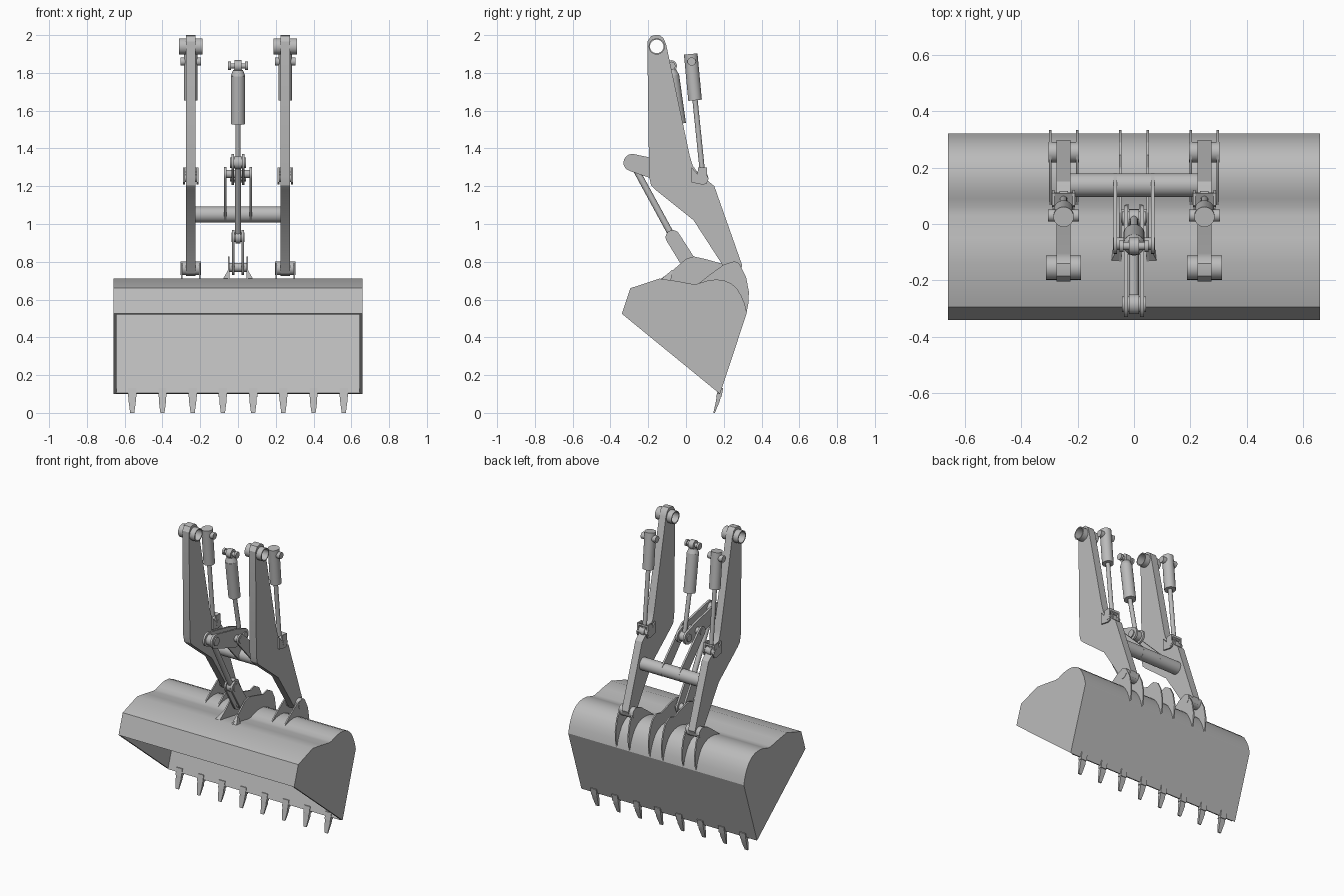
import bpy, bmesh, math
from mathutils import Vector

if "Cube" in bpy.data.objects:
    bpy.data.objects.remove(bpy.data.objects["Cube"])

grey = bpy.data.materials.new("plain_grey")
grey.use_nodes = True
grey.diffuse_color = (0.5, 0.5, 0.5, 1)
grey.node_tree.nodes["Principled BSDF"].inputs["Base Color"].default_value = (0.5, 0.5, 0.5, 1)
parts = []


def finish(name, bm):
    bmesh.ops.recalc_face_normals(bm, faces=bm.faces)
    mesh = bpy.data.meshes.new(name)
    bm.to_mesh(mesh)
    bm.free()
    mesh.materials.append(grey)
    obj = bpy.data.objects.new(name, mesh)
    bpy.context.collection.objects.link(obj)
    parts.append(obj)
    return obj


def circle(c, r, n=20, start=0.0, sweep=math.tau):
    return [(c[0] + r * math.cos(start + sweep * i / n),
             c[1] + r * math.sin(start + sweep * i / n)) for i in range(n)]


def plate(name, outline, x, width, hole=None):
    """Side profile (y, z), with an optional hole, given a thickness along x."""
    bm = bmesh.new()
    edges = []
    for loop in [outline] + ([hole] if hole else []):
        vs = [bm.verts.new((x - width / 2, y, z)) for y, z in loop]
        edges += [bm.edges.new((v, vs[i - 1])) for i, v in enumerate(vs)]
    bmesh.ops.triangle_fill(bm, edges=edges, use_beauty=True, use_dissolve=False)
    ext = bmesh.ops.extrude_face_region(bm, geom=bm.faces[:])
    moved = [g for g in ext["geom"] if isinstance(g, bmesh.types.BMVert)]
    bmesh.ops.translate(bm, verts=moved, vec=(width, 0, 0))
    return finish(name, bm)


def link(a, b, ra, rb):
    """Outline of a round-ended bar from a to b."""
    ang = math.atan2(b[1] - a[1], b[0] - a[0])
    return (circle(a, ra, 10, ang + math.pi / 2, math.pi * 10 / 9)
            + circle(b, rb, 10, ang - math.pi / 2, math.pi * 10 / 9))


def rod(name, a, b, r, r2=None, n=24):
    a, b = Vector(a), Vector(b)
    bm = bmesh.new()
    bmesh.ops.create_cone(bm, cap_ends=True, segments=n, radius1=r,
                          radius2=r if r2 is None else r2, depth=(b - a).length)
    bm.transform((b - a).to_track_quat("Z", "Y").to_matrix().to_4x4())
    bmesh.ops.translate(bm, verts=bm.verts, vec=(a + b) / 2)
    return finish(name, bm)


def pin(name, x, half, c, r):
    return rod(name, (x - half, *c), (x + half, *c), r)


def taper(name, x, rings):
    """Square-section loft through rings of (y, z, half width, half depth)."""
    bm = bmesh.new()
    loops = [[bm.verts.new((x + sx * hx, y + sy * hy, z))
              for sx, sy in ((-1, -1), (1, -1), (1, 1), (-1, 1))] for y, z, hx, hy in rings]
    for lo, hi in zip(loops, loops[1:]):
        for i in range(4):
            bm.faces.new((lo[i - 1], lo[i], hi[i], hi[i - 1]))
    bm.faces.new(loops[0])
    bm.faces.new(loops[-1])
    return finish(name, bm)


# Bucket: bent sheet open towards the lower front, closed by side plates
shell = [(-.34, .525), (-.295, .66), (-.14, .711), (-.05, .698), (.03, .683), (.06, .683),
         (.09, .693), (.12, .702), (.16, .706), (.2, .702), (.24, .685), (.27, .658),
         (.293, .62), (.31, .58), (.322, .53), (.18, .1)]
inner = []
for i, p in enumerate(shell):
    d = Vector(shell[min(i + 1, len(shell) - 1)]) - Vector(shell[max(i - 1, 0)])
    d.normalize()
    inner.append((p[0] + d.y * .013, p[1] - d.x * .013))
plate("bucket_shell", shell + inner[::-1], 0, 1.29)
for s in (-1, 1):
    plate("bucket_side", shell, s * .652, .016)

# Teeth along the cutting lip
for i in range(8):
    x = -.56 + i * .16
    taper("tooth_holder", x, [(.184, .132, .022, .013), (.174, .085, .022, .014)])
    taper("tooth", x, [(.176, .1, .019, .011), (.168, .06, .019, .01), (.149, 0, .011, .004)])

# Hinge ears on the back of the bucket
ear = [(.06, .68), (.13, .735), (.2, .785), (.245, .8), (.29, .775), (.318, .72), (.333, .64),
       (.33, .58), (.317, .515), (.3, .56), (.27, .63), (.2, .68)]
for s in (-1, 1):
    for x in (.202, .298):
        plate("hinge_ear", ear, s * x, .009)

# Centre bracket with splayed front gussets
bracket = [(-.14, .705), (-.07, .755), (0, .815), (.04, .828), (.1, .815), (.2, .787)] + ear[3:]
bracket += [(.05, .675)]
for s in (-1, 1):
    plate("centre_bracket", bracket, s * .049, .009)
    bm = bmesh.new()
    fin = [bm.verts.new(v) for v in ((s * .05, -.07, .76), (s * .05, -.14, .7),
                                     (s * .085, -.14, .7), (s * .075, -.08, .7))]
    for tri in ((0, 1, 2), (0, 2, 3), (0, 3, 1), (1, 3, 2)):
        bm.faces.new([fin[k] for k in tri])
    finish("bracket_gusset", bm)

# Lift arms, each with its open bushing, pins and cylinder
shoulder = (-.155, 1.94)
foot = (.255, .765)
arm = [(-.205, 1.965), (-.185, 1.995), (-.165, 2), (-.14, 2), (-.12, 1.985), (-.105, 1.95),
       (.02, 1.36), (.035, 1.31), (.06, 1.275), (.15, 1.2), (.298, .78), (.285, .745),
       (.255, .725), (.225, .735), (.205, .765), (.04, 1.02), (-.16, 1.18), (-.185, 1.205),
       (-.195, 1.25)]
lift_top, barrel_end, lift_low = (.03, 1.86), (.048, 1.655), (.09, 1.245)
for s in (-1, 1):
    x = s * .25
    plate("lift_arm", arm, x, .05, circle(shoulder, .038))
    plate("arm_bushing", circle(shoulder, .043, 24), x, .125, circle(shoulder, .036, 24))
    pin("arm_foot_pin", x, .054, foot, .036)
    rod("lift_barrel", (x, .025, 1.9), (x, *barrel_end), .036)
    rod("lift_rod", (x, *barrel_end), (x, *lift_low), .014)
    pin("lift_top_pin", x, .055, lift_top, .022)
    pin("lift_low_pin", x, .042, lift_low, .022)
    plate("lift_rod_eye", circle(lift_low, .028), x, .03)
    for e in (-.036, .036):
        plate("lift_lug", [(.03, 1.3), (.06, 1.265), (.065, 1.3), (.11, 1.3), (.11, 1.26),
                           (.12, 1.24), (.11, 1.215), (.09, 1.208), (.03, 1.22)], x + e, .009)
    plate("lift_lug_bridge", [(.062, 1.26), (.062, 1.275), (.11, 1.3), (.11, 1.285)], x, .072)

# Cross tube and the support plates that carry the rocker
tube, pivot, front, back = (.138, 1.05), (-.07, 1.265), (-.285, 1.325), (.02, 1.25)
pin("cross_tube", 0, .228, tube, .042)
pin("rocker_pivot", 0, .075, pivot, .022)
pin("rocker_front_pin", 0, .042, front, .028)
pin("rocker_back_pin", 0, .042, back, .025)
for s in (-1, 1):
    plate("rocker_support", link(tube, pivot, .043, .036), s * .067, .012)
    plate("rocker_front", link(front, pivot, .046, .06), s * .028, .014)
    plate("rocker_back", link(pivot, back, .06, .045), s * .028, .014)

# Push link from the rocker down to the bucket bracket
knee, hitch = (-.07, .93), (.03, .77)
rod("push_rod", (0, *front), (0, *knee), .017)
plate("push_rod_eye", circle(front, .035), 0, .036)
plate("push_rod_end", circle(knee, .034), 0, .028)
pin("knee_pin", 0, .034, knee, .024)
pin("hitch_pin", 0, .05, hitch, .024)
for s in (-1, 1):
    plate("push_fork", link(knee, hitch, .038, .04), s * .024, .013)

# Centre tilt cylinder
tilt_top, neck, tilt_low = (-.078, 1.837), (-.074, 1.785), (-.038, 1.53)
rod("tilt_barrel", (0, *neck), (0, *tilt_low), .038)
rod("tilt_cap", (0, *neck), (0, -.077, 1.815), .038, .026)
rod("tilt_rod", (0, *tilt_low), (0, *back), .014)
plate("tilt_rod_eye", circle(back, .032), 0, .036)
plate("tilt_top_eye", circle(tilt_top, .03), 0, .036)
pin("tilt_top_pin", 0, .048, tilt_top, .014)
for s in (-1, 1):
    pin("tilt_pin_head", s * .045, .007, tilt_top, .022)

# Smooth round surfaces, keep hard edges crisp
bpy.ops.object.select_all(action="DESELECT")
for obj in parts:
    obj.select_set(True)
bpy.context.view_layer.objects.active = parts[0]
bpy.ops.object.shade_smooth_by_angle(angle=math.radians(30))
